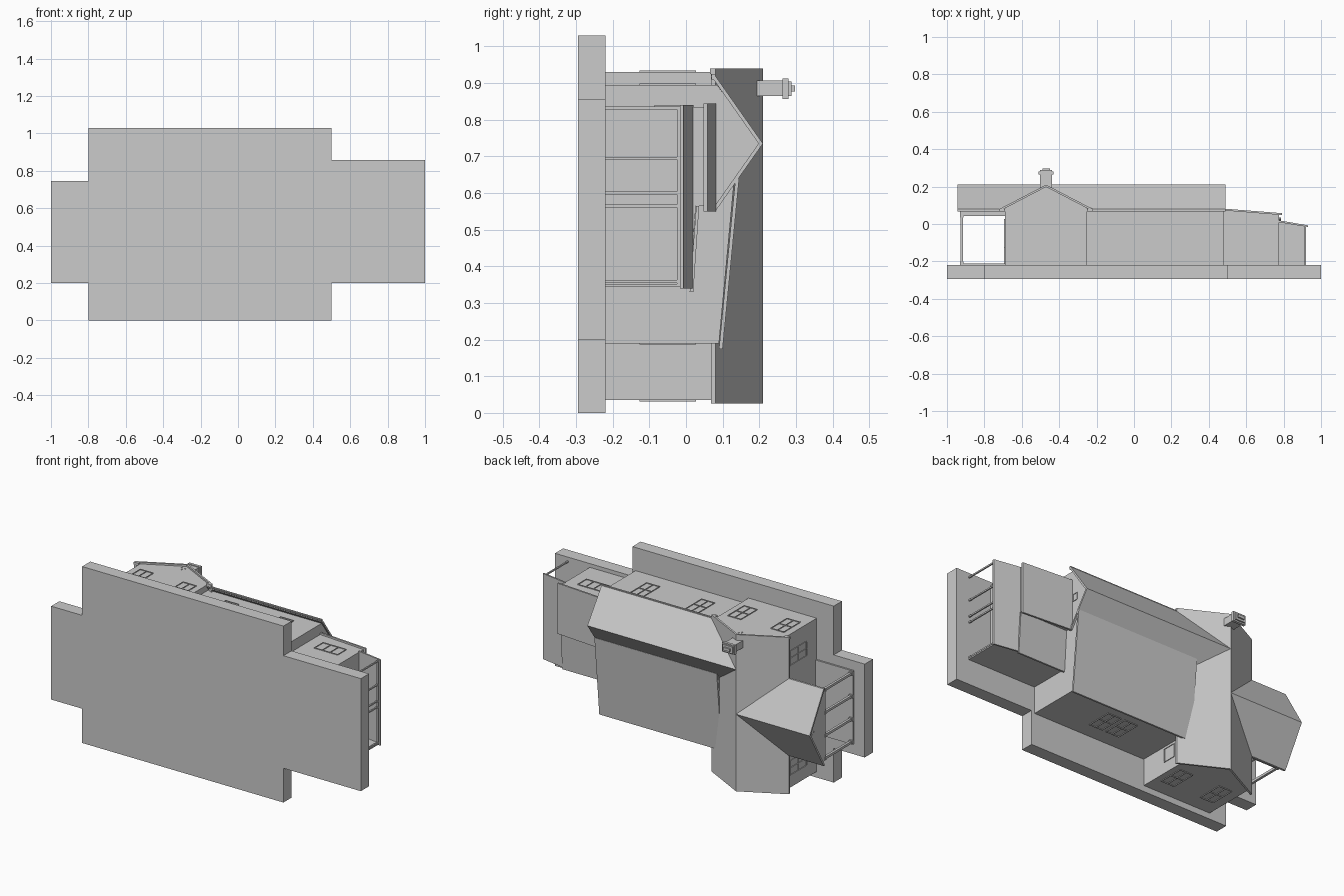
import bpy, bmesh
from mathutils import Vector

cube = bpy.data.objects.get("Cube")
if cube:
    bpy.data.objects.remove(cube, do_unlink=True)

grey = bpy.data.materials.new("plain grey")
grey.use_nodes = True
grey.diffuse_color = (0.6, 0.6, 0.6, 1)
grey.node_tree.nodes["Principled BSDF"].inputs["Base Color"].default_value = (0.6, 0.6, 0.6, 1)

FLOOR = -0.22   # top of the slab; the house rises along +y
EAVE, RIDGE = 0.08, 0.21


def finish(name, bm):
    bmesh.ops.recalc_face_normals(bm, faces=bm.faces)
    mesh = bpy.data.meshes.new(name)
    bm.to_mesh(mesh)
    bm.free()
    mesh.materials.append(grey)
    obj = bpy.data.objects.new(name, mesh)
    bpy.context.collection.objects.link(obj)
    return obj


def prism(name, axis, profile, a, b):
    """Extrude a 2D profile along an axis: x takes (y, z), y takes (x, z), z takes (x, y)."""
    i = "xyz".index(axis)
    bm = bmesh.new()
    verts = []
    for p in profile:
        c = list(p)
        c.insert(i, a)
        verts.append(bm.verts.new(c))
    face = bm.faces.new(verts)
    new = bmesh.ops.extrude_face_region(bm, geom=[face])["geom"]
    shift = Vector((0, 0, 0))
    shift[i] = b - a
    bmesh.ops.translate(bm, vec=shift, verts=[v for v in new if isinstance(v, bmesh.types.BMVert)])
    return finish(name, bm)


def add_box(bm, lo, hi):
    made = bmesh.ops.create_cube(bm, size=1)["verts"]
    for v in made:
        v.co = [(l + h) / 2 + c * (h - l) for l, h, c in zip(lo, hi, v.co)]


def box(name, x, y, z):
    bm = bmesh.new()
    add_box(bm, (x[0], y[0], z[0]), (x[1], y[1], z[1]))
    return finish(name, bm)


def window(name, axis, wall, centre, half, y0, y1, panes=2, sash=True):
    """Thin frame bars standing on a wall that faces along x or z."""
    bm = bmesh.new()
    t, d = 0.004, 0.004

    def bar(u0, u1, v0, v1):
        if axis == "z":
            add_box(bm, (u0, v0, wall - d), (u1, v1, wall + d))
        else:
            add_box(bm, (wall - d, v0, u0), (wall + d, v1, u1))

    for k in range(panes + 1):
        u = centre - half + 2 * half * k / panes
        bar(u - t / 2, u + t / 2, y0, y1)
    for v in [y0, y1] + ([(y0 + y1) / 2] if sash else []):
        bar(centre - half, centre + half, v - t / 2, v + t / 2)
    return finish(name, bm)


def roof(name, axis, e0, mid, e1, a, b, t=0.012):
    """Pitched roof shell between two eaves."""
    pts = [(e0, EAVE), (mid, RIDGE), (e1, EAVE), (e1, EAVE - t), (mid, RIDGE - t), (e0, EAVE - t)]
    if axis == "x":
        pts = [(y, z) for z, y in pts]
    return prism(name, axis, pts, a, b)


# Ground slab with two side wings
prism("ground_slab", "y", [(-0.8, 0), (0.5, 0), (0.5, 0.2), (1, 0.2), (1, 0.857), (0.5, 0.857),
                           (0.5, 1.03), (-0.8, 1.03), (-0.8, 0.745), (-1, 0.745), (-1, 0.2),
                           (-0.8, 0.2)], -0.295, FLOOR)

# Cross wing
prism("cross_wing_walls", "z", [(-0.69, FLOOR), (-0.25, FLOOR), (-0.25, 0.085), (-0.47, 0.2),
                                (-0.69, 0.085)], 0.035, 0.93)
roof("cross_wing_roof", "z", -0.72, -0.47, -0.22, 0.025, 0.94)
for x in (-0.705, -0.235):
    box("eave_return", (x - 0.015, x + 0.015), (0.066, 0.08), (0.925, 0.94))

# Main wing
prism("main_wing_walls", "x", [(FLOOR, 0.575), (0.085, 0.575), (0.2, 0.735), (0.085, 0.895),
                               (FLOOR, 0.895)], -0.3, 0.48)
roof("main_wing_roof", "x", 0.55, 0.735, 0.92, -0.47, 0.49)
box("main_gutter", (-0.24, 0.49), (0.07, 0.08), (0.91, 0.925))

# Rear lean-to
prism("lean_to_walls", "x", [(FLOOR, 0.19), (0.09, 0.19), (0.132, 0.64), (FLOOR, 0.64)], -0.3, 0.48)
prism("lean_to_roof", "x", [(0.1, 0.175), (0.145, 0.64), (0.135, 0.64), (0.09, 0.175)], -0.3, 0.49)

# Side room: taller part with a lower rear part
prism("side_room_walls", "z", [(0.47, FLOOR), (0.775, FLOOR), (0.775, 0.05), (0.47, 0.075)],
      0.565, 0.835)
prism("side_room_roof", "z", [(0.47, 0.083), (0.79, 0.058), (0.79, 0.048), (0.47, 0.073)],
      0.55, 0.845)
prism("side_rear_walls", "x", [(FLOOR, 0.345), (0.012, 0.345), (0.027, 0.57), (FLOOR, 0.57)],
      0.47, 0.775)
prism("side_rear_roof", "x", [(0.02, 0.33), (0.036, 0.565), (0.028, 0.565), (0.01, 0.33)],
      0.47, 0.785)

# Open side porch
prism("side_porch_roof", "z", [(0.77, 0.02), (0.93, -0.007), (0.93, -0.016), (0.77, 0.01)],
      0.34, 0.84)
prism("side_porch_end_wall", "z", [(0.77, FLOOR), (0.92, FLOOR), (0.92, -0.012), (0.77, 0.012)],
      0.345, 0.352)
for z in (0.358, 0.565, 0.6, 0.695, 0.832):
    box("side_porch_post", (0.912, 0.92), (FLOOR, -0.01), (z - 0.004, z + 0.004))
box("side_porch_beam", (0.912, 0.92), (-0.024, -0.013), (0.35, 0.836))

# Gabled entrance porch
roof("entry_porch_roof", "x", 0.25, 0.475, 0.7, -0.945, -0.47)
prism("entry_porch_gable", "x", [(0.07, 0.265), (0.2, 0.475), (0.07, 0.685)], -0.93, -0.69)
box("entry_porch_beam", (-0.93, -0.69), (0.042, 0.075), (0.265, 0.685))
box("entry_porch_floor", (-0.93, -0.69), (FLOOR, -0.21), (0.26, 0.69))
for z in (0.275, 0.408, 0.542, 0.675):
    box("entry_porch_post", (-0.928, -0.914), (FLOOR, 0.045), (z - 0.007, z + 0.007))
    for y in (-0.21, 0.035):
        box("entry_post_block", (-0.931, -0.911), (y, y + 0.01), (z - 0.01, z + 0.01))

# Chimney
box("chimney_stack", (-0.502, -0.438), (0.13, 0.268), (0.865, 0.907))
box("chimney_band", (-0.51, -0.43), (0.264, 0.28), (0.857, 0.912))
box("chimney_cap", (-0.502, -0.438), (0.28, 0.288), (0.865, 0.905))
box("chimney_pot", (-0.49, -0.45), (0.285, 0.297), (0.877, 0.893))

# Windows
for x, wall in ((-0.607, 0.93), (-0.33, 0.93), (-0.055, 0.895), (0.3, 0.895),
                (-0.33, 0.035), (-0.59, 0.035), (0.04, 0.19), (0.15, 0.19)):
    window("sash_window", "z", wall, x, 0.042, -0.125, 0.025)
for z in (0.79, 0.15):
    window("side_window", "x", -0.69, z, 0.042, -0.125, 0.025)
window("side_room_window", "z", 0.835, 0.628, 0.075, -0.085, -0.005, panes=3, sash=False)
window("small_window", "x", -0.25, 0.138, 0.038, -0.055, 0.023, panes=1, sash=False)
window("gable_vent", "x", 0.48, 0.735, 0.02, 0.09, 0.12, panes=1, sash=False)
window("entry_door", "x", -0.69, 0.475, 0.045, FLOOR, 0.02, panes=1, sash=False)

# Round vents in the front and entry gables
for u, y in ((-0.012, 0.165), (0.012, 0.165), (0, 0.148)):
    box("front_gable_vent", (-0.473 + u, -0.467 + u), (y, y + 0.006), (0.928, 0.933))
    box("entry_gable_vent", (-0.933, -0.928), (y, y + 0.006), (0.472 + u, 0.478 + u))
